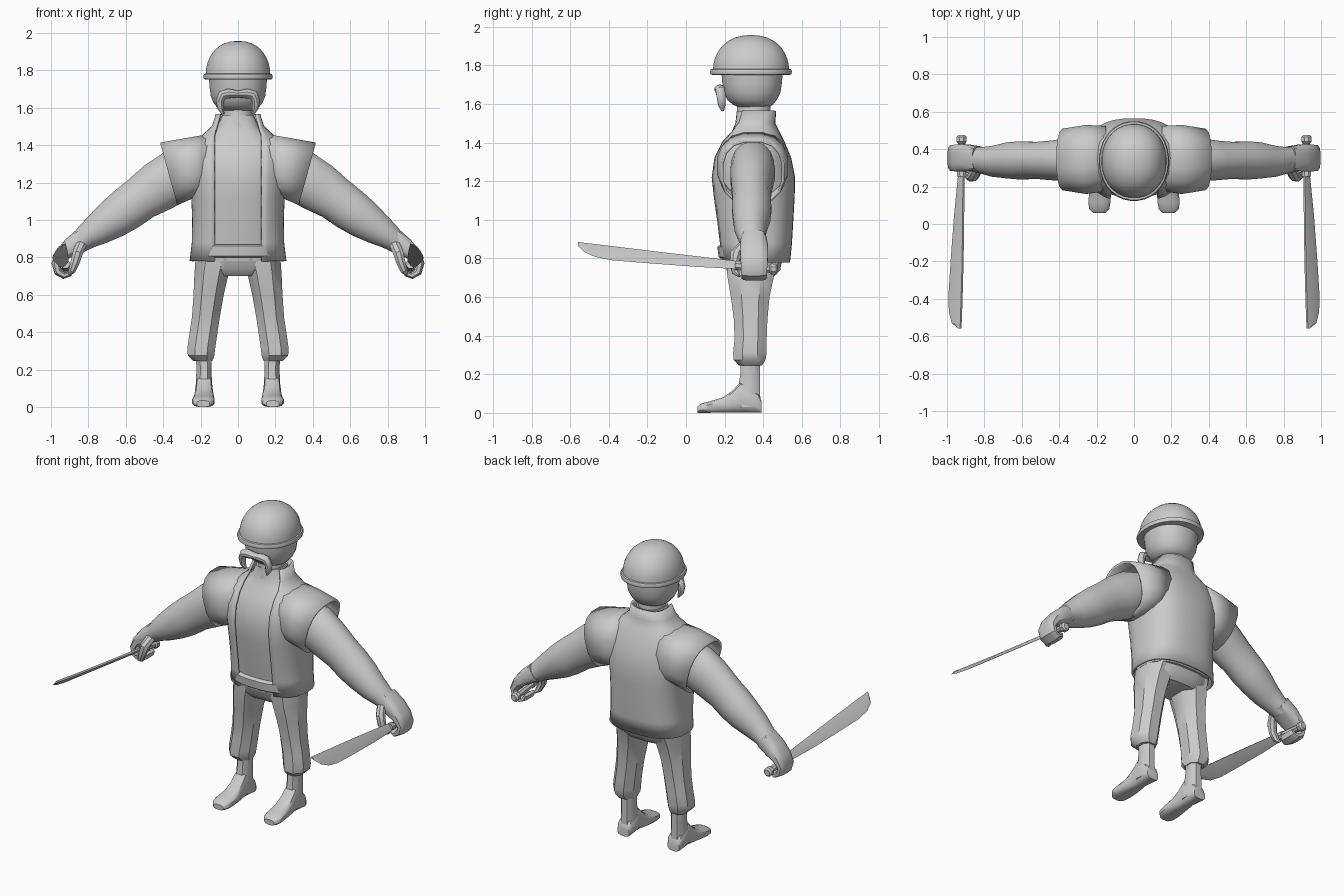
import bpy, bmesh, math
from mathutils import Vector as V

grey = bpy.data.materials.new("plain grey")
grey.diffuse_color = (0.6, 0.6, 0.6, 1)
X, Y, Z = V((1, 0, 0)), V((0, 1, 0)), V((0, 0, 1))


def power(t, e):
    return math.copysign(abs(t) ** (2 / e), t)


def ring(c, u, v, ru, rv, n=12, e=2.0):
    """Super-ellipse loop around c."""
    out = []
    for i in range(n):
        a = 2 * math.pi * (i + 0.5) / n
        out.append(V(c) + u * ru * power(math.cos(a), e) + v * rv * power(math.sin(a), e))
    return out


def loft(name, rings, closed=True, caps=True, mirror=False, angle=38, solid=0):
    """Skin a list of equal loops into one object."""
    bm = bmesh.new()
    rows = [[bm.verts.new(p) for p in r] for r in rings]
    n = len(rows[0])
    for a, b in zip(rows, rows[1:]):
        for i in range(n if closed else n - 1):
            j = (i + 1) % n
            bm.faces.new((a[i], a[j], b[j], b[i]))
    if caps and closed:
        bm.faces.new(rows[0])
        bm.faces.new(rows[-1])
    bmesh.ops.recalc_face_normals(bm, faces=bm.faces)
    me = bpy.data.meshes.new(name)
    bm.to_mesh(me)
    bm.free()
    me.materials.append(grey)
    me.shade_smooth()
    me.set_sharp_from_angle(angle=math.radians(angle))
    ob = bpy.data.objects.new(name, me)
    bpy.context.collection.objects.link(ob)
    if solid:
        m = ob.modifiers.new("thickness", 'SOLIDIFY')
        m.thickness, m.offset = solid, 0
    if mirror:
        ob.modifiers.new("mirror", 'MIRROR')
    return ob


def stack(name, rows, n=24, e=2.0, **kw):
    """Horizontal loops: z, centre x, half width, y front, y back."""
    return loft(name, [ring((cx, (y0 + y1) / 2, z), X, Y, rx, (y1 - y0) / 2, n, e)
                       for z, cx, rx, y0, y1 in rows], **kw)


def tube(name, rows, n=12, e=2.0, **kw):
    """Loops across a path: x, y, z, half depth in y, half thickness."""
    pts = [V(r[:3]) for r in rows]
    rings = []
    for i, r in enumerate(rows):
        d = pts[min(i + 1, len(pts) - 1)] - pts[max(i - 1, 0)]
        v = Y.cross(d).normalized()
        rings.append(ring(pts[i], Y, v, r[3], r[4], n, e))
    return loft(name, rings, **kw)


# head and neck
stack("head", [(1.585, 0, .075, .27, .42), (1.595, 0, .105, .245, .45), (1.62, 0, .128, .215, .47),
               (1.66, 0, .146, .195, .49), (1.71, 0, .153, .187, .498), (1.77, 0, .157, .182, .502)], 28, 2.2)
stack("neck", [(1.48, 0, .09, .25, .45), (1.55, 0, .08, .262, .44), (1.61, 0, .078, .265, .44)], 20)

# helmet dome and rolled rim
dome = []
for i in range(10):
    a = math.pi / 2 * i / 9.2
    s = math.cos(a) ** .86
    dome.append((1.775 + .182 * math.sin(a), 0, .174 * s, .337 - .198 * s, .337 + .198 * s))
stack("helmet", dome, 32, 2.1)
stack("helmet_rim", [(1.75, 0, .168, .145, .53), (1.753, 0, .183, .127, .546), (1.767, 0, .187, .123, .55),
                     (1.78, 0, .182, .128, .545), (1.783, 0, .168, .145, .53)], 32, 2.1)

# drooping moustache
half = [(.078, .19, 1.565, .008, .006), (.092, .185, 1.595, .02, .017), (.096, .182, 1.635, .024, .022),
        (.083, .178, 1.668, .026, .026), (.05, .175, 1.676, .028, .026)]
mid = [(0, .178, 1.673, .026, .018)]
tube("moustache", half + mid + [(-r[0],) + r[1:] for r in reversed(half)], 10)

# shirt and belt
torso = [(.78, .252, .185, .532), (.88, .24, .168, .542), (1.0, .238, .152, .549), (1.12, .243, .135, .556),
         (1.22, .255, .126, .558), (1.32, .262, .142, .538), (1.4, .25, .182, .505), (1.455, .18, .22, .478),
         (1.5, .133, .24, .456), (1.565, .112, .262, .46)]
stack("shirt", [(z, 0, a - .022, y0 + .016, y1 - .02) for z, a, y0, y1 in torso[:-1]]
      + [(1.56, 0, .085, .262, .44)], 32, 2.6)
stack("belt", [(.8, 0, .225, .178, .51), (.808, 0, .235, .168, .52), (.86, 0, .232, .162, .52),
               (.87, 0, .22, .176, .51)], 32, 2.6)

# open vest: C-shaped loops running round the back
vest = []
for z, a, y0, y1 in torso:
    gap = min(.125, a * .85)
    e = 2.6
    t0 = math.asin((gap / a) ** (e / 2))
    vest.append([V((a * power(math.sin(t), e), (y0 + y1) / 2 - (y1 - y0) / 2 * power(math.cos(t), e), z))
                 for t in (t0 + (2 * math.pi - 2 * t0) * i / 32 for i in range(33))])
loft("vest", vest, closed=False, solid=.014)

# flared cap sleeves of the vest
sleeve = []
for x0, x1, z0, z1, y0, y1 in ((.15, .15, 1.13, 1.455, .18, .52), (.24, .27, 1.12, 1.435, .165, .525),
                               (.325, .415, 1.085, 1.41, .185, .505)):
    r = ring((0, (y0 + y1) / 2, (z0 + z1) / 2), Y, Z, (y1 - y0) / 2, (z1 - z0) / 2, 16, 2.5)
    for p in r:
        p.x = x0 + (x1 - x0) * (p.z - z0) / (z1 - z0)
    sleeve.append(r)
loft("vest_sleeve", sleeve, caps=False, mirror=True, solid=.014)

# bare muscular arms
tube("arm", [(.2, .345, 1.3, .11, .12), (.33, .345, 1.235, .118, .145), (.43, .34, 1.175, .108, .138),
             (.52, .34, 1.115, .1, .122), (.60, .34, 1.055, .104, .118), (.67, .34, 1.005, .098, .108),
             (.75, .335, .95, .084, .088), (.81, .34, .91, .072, .07), (.86, .35, .87, .068, .055)],
     16, mirror=True)

# hands curled around the grips
tube("hand", [(.83, .35, .9, .066, .06), (.895, .353, .855, .074, .05), (.945, .353, .81, .073, .037),
              (.972, .353, .765, .07, .026), (.962, .353, .722, .068, .022), (.93, .353, .702, .066, .018),
              (.902, .353, .712, .06, .016), (.892, .353, .735, .05, .01)], 12, 3.2, mirror=True)
tube("thumb", [(.83, .31, .885, .03, .03), (.855, .262, .83, .034, .03), (.872, .25, .77, .024, .026),
               (.89, .258, .725, .02, .02), (.905, .275, .708, .008, .008)], 8, mirror=True)

# machetes: grip, collar, pommel and blade
for nm, rows in (("machete_grip", ((.46, .022), (.28, .02))),
                 ("machete_collar", ((.29, .026), (.255, .025))),
                 ("machete_pommel", ((.475, .02), (.465, .03), (.44, .03), (.43, .02)))):
    loft(nm, [ring((.922, y, .763 - (y - .27) * .1), X, Z, r, r, 8) for y, r in rows], mirror=True)
blade = []
for y, bx, bz, ex, ez in ((.27, .91, .782, .94, .745), (.05, .912, .808, .962, .757), (-.19, .915, .836, .98, .775),
                          (-.38, .92, .859, .992, .79), (-.47, .923, .87, .99, .808), (-.53, .925, .877, .975, .835),
                          (-.56, .926, .881, .938, .868)):
    b, g = V((bx, y, bz)), V((ex, y, ez))
    t = (g - b).cross(Y).normalized() * .006
    blade.append([b - t, b + t, b.lerp(g, .6) + t, g, b.lerp(g, .6) - t])
loft("machete_blade", blade, mirror=True, angle=25)

# trousers: seat plus faceted gathered legs
stack("trouser_seat", [(.7, 0, .17, .25, .45), (.74, 0, .222, .208, .49), (.85, 0, .228, .19, .51)], 16, 2.8)
stack("trouser_leg", [(.78, .13, .105, .2, .49), (.71, .142, .098, .205, .465), (.6, .157, .087, .225, .44),
                      (.48, .172, .08, .242, .428), (.38, .187, .08, .245, .424), (.31, .197, .08, .238, .424),
                      (.275, .197, .076, .24, .418), (.245, .188, .055, .27, .398)], 8, 2.2, mirror=True)

# shins and bare feet
stack("shin", [(.28, .183, .045, .28, .386), (.2, .182, .043, .278, .386), (.12, .182, .046, .265, .388),
               (.03, .182, .048, .25, .39)], 8, 2.4, mirror=True)
loft("foot", [ring((x, y, h / 2), X, Z, rx, h / 2, 12, 3) for x, y, h, rx in
              ((.182, .392, .06, .042), (.182, .375, .1, .05), (.182, .285, .165, .046), (.182, .24, .115, .05),
               (.182, .19, .08, .055), (.185, .12, .06, .061), (.186, .08, .05, .055), (.186, .06, .034, .035))],
     mirror=True)
